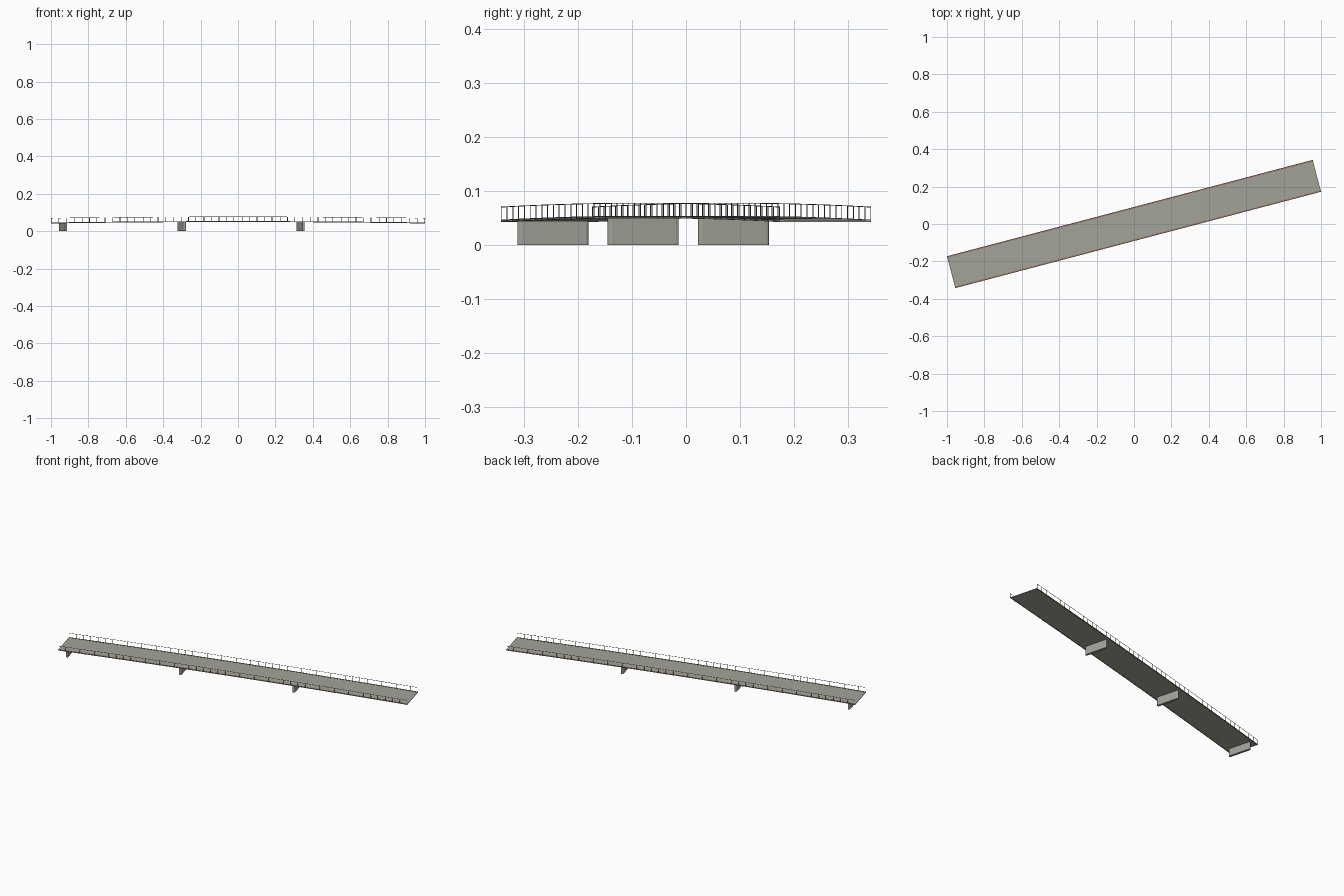
import bpy, bmesh, math
from mathutils import Matrix

if "Cube" in bpy.data.objects:
    bpy.data.objects.remove(bpy.data.objects["Cube"])

ANGLE = math.atan2(0.515, 1.955)
L, W = 2.022, 0.176
SEG = 48
ROT = Matrix.Rotation(ANGLE, 4, 'Z')


def deck_z(s):
    # gentle arch of the deck surface
    return 0.0455 + 0.0072 * (1 - (2 * s / L) ** 2)


def material(name, rgb):
    m = bpy.data.materials.new(name)
    m.diffuse_color = (*rgb, 1)
    m.use_nodes = True
    m.node_tree.nodes["Principled BSDF"].inputs["Base Color"].default_value = m.diffuse_color
    return m


concrete = material("concrete", (0.36, 0.37, 0.32))
rust = material("rust_paint", (0.34, 0.17, 0.12))
steel = material("dark_steel", (0.12, 0.13, 0.13))


def finish(name, bm, mat):
    bmesh.ops.recalc_face_normals(bm, faces=bm.faces)
    bm.transform(ROT)
    me = bpy.data.meshes.new(name)
    bm.to_mesh(me)
    bm.free()
    ob = bpy.data.objects.new(name, me)
    bpy.context.collection.objects.link(ob)
    me.materials.append(mat)
    return ob


def sweep(bm, t0, t1, z0, z1):
    # rectangular section following the arch
    prev = None
    for i in range(SEG + 1):
        s = -L / 2 + L * i / SEG
        z = deck_z(s)
        ring = [bm.verts.new((s, t, z + dz)) for t, dz in
                ((t0, z0), (t1, z0), (t1, z1), (t0, z1))]
        if prev:
            for k in range(4):
                n = (k + 1) % 4
                bm.faces.new((prev[k], prev[n], ring[n], ring[k]))
        else:
            bm.faces.new(ring)
        prev = ring
    bm.faces.new(prev)


def box(bm, c, size):
    bmesh.ops.create_cube(bm, size=1, matrix=Matrix.Translation(c) @ Matrix.Diagonal((*size, 1)))


# deck slab
bm = bmesh.new()
sweep(bm, -W / 2 + 0.001, W / 2 - 0.001, -0.003, 0)
finish("deck", bm, concrete)

# kerbs and railings on both edges
for side, label in ((-1, "front"), (1, "back")):
    bm = bmesh.new()
    a, b = sorted((side * (W / 2 - 0.008), side * (W / 2 - 0.002)))
    sweep(bm, a, b, -0.0035, 0.001)
    finish(label + "_kerb", bm, rust)

    bm = bmesh.new()
    t = side * (W / 2 - 0.0007)
    sweep(bm, t - 0.0007, t + 0.0007, 0.0236, 0.025)
    for i in range(SEG + 1):
        s = (-L / 2 + 0.0007) + (L - 0.0014) * i / SEG
        box(bm, (s, t, deck_z(s) + 0.0105), (0.0014, 0.0014, 0.027))
    finish(label + "_railing", bm, steel)

# wall piers with rounded ends
PW, PT = 0.136, 0.0135
for n, s in enumerate((-0.967, -0.311, 0.346)):
    bm = bmesh.new()
    r = PT / 2
    outline = []
    for end in (1, -1):
        for k in range(7):
            a = math.pi * k / 6 + (0 if end == 1 else math.pi)
            outline.append((s + r * math.cos(a), end * (PW / 2 - r) + r * math.sin(a)))
    f = bm.faces.new([bm.verts.new((x, y, 0)) for x, y in outline])
    ext = bmesh.ops.extrude_face_region(bm, geom=[f])
    for v in ext["geom"]:
        if isinstance(v, bmesh.types.BMVert):
            v.co.z = deck_z(s) - 0.002
    finish("pier_%d" % (n + 1), bm, concrete)
